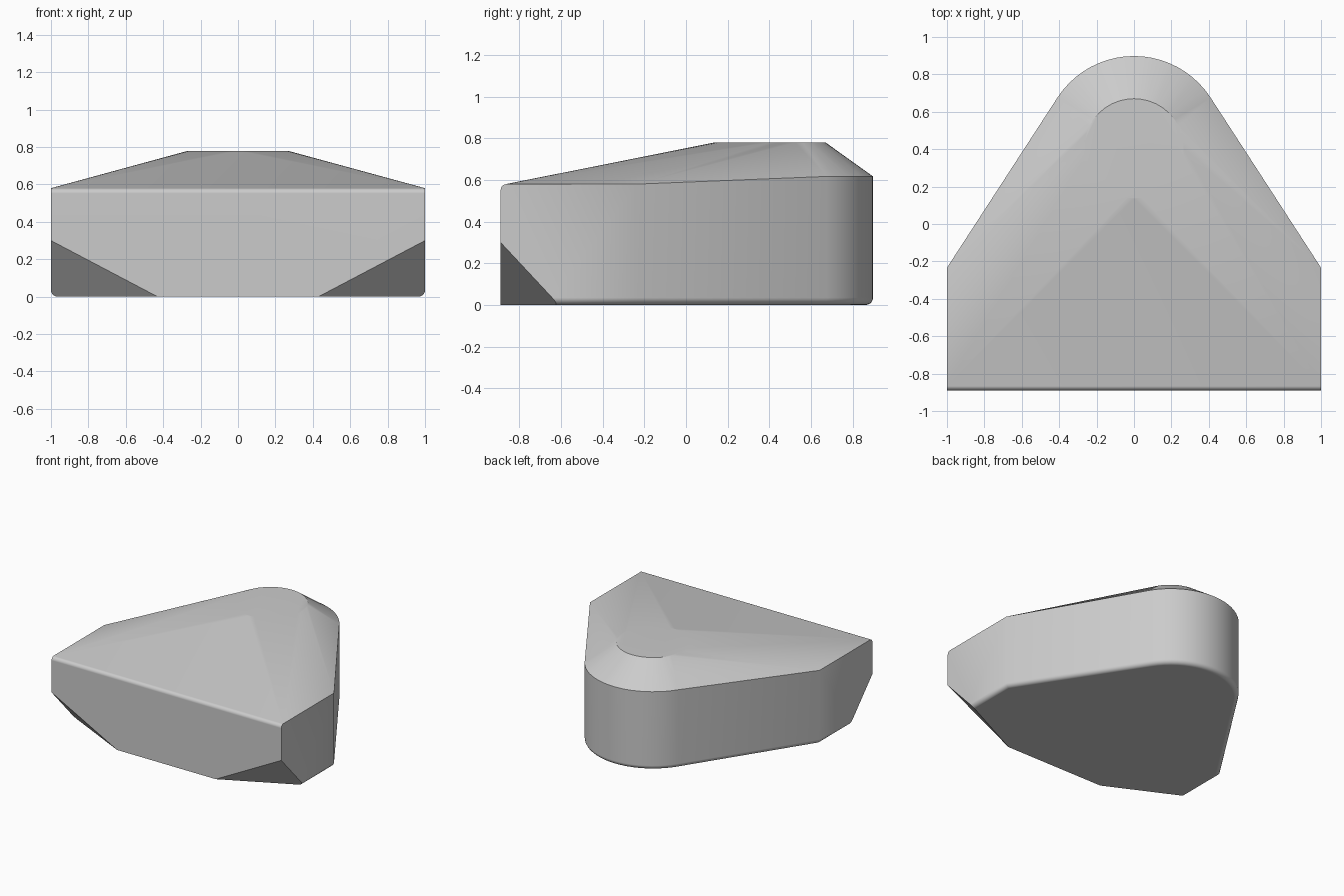
import bpy, bmesh, math
from mathutils import Vector

cube = bpy.data.objects.get("Cube")
if cube:
    bpy.data.objects.remove(cube)

FRONT, CENTRE, RADIUS = -0.89, 0.41, 0.488   # front wall, rear arc
SIDE_ANGLE = math.radians(33)                # direction the tapered walls face
ROUND = 0.035                                # bottom edge rounding


def outline(inset):
    """Plan outline, inset on every side but the front."""
    nx, ny = math.cos(SIDE_ANGLE), math.sin(SIDE_ANGLE)
    r, x = RADIUS - inset, 1 - inset
    corner_y = (ny * CENTRE + r - nx * x) / ny
    steps = 20
    arc = [SIDE_ANGLE + (math.pi - 2 * SIDE_ANGLE) * i / steps for i in range(steps + 1)]
    flanks = [(s * x, y) for s in (-1, 1) for y in (FRONT, corner_y)]
    return flanks, [(r * math.cos(a), CENTRE + r * math.sin(a)) for a in arc]


points = []
# Rounded bottom edge
for i in range(6):
    a = math.pi / 2 * i / 5
    flanks, arc = outline(ROUND * (1 - math.sin(a)))
    points += [(x, y, ROUND * (1 - math.cos(a))) for x, y in flanks + arc]

# Upper rim, rising slightly towards the rear
flanks, arc = outline(0)
points += [(x, y, 0.58) for x, y in flanks if y > FRONT]
points += [(x, y, 0.617) for x, y in arc]

# Rounded front top edge
for i in range(5):
    a = math.radians(80) * i / 4
    points += [(s, FRONT + 0.028 * (1 - math.cos(a)), 0.552 + 0.028 * math.sin(a))
               for s in (-1, 1)]

# Flat round crown
for i in range(40):
    a = math.tau * i / 40
    points.append((0.267 * math.cos(a), 0.403 + 0.267 * math.sin(a), 0.78))

bm = bmesh.new()
for p in points:
    bm.verts.new(p)
hull = bmesh.ops.convex_hull(bm, input=bm.verts[:])
bmesh.ops.delete(bm, geom=[v for v in bm.verts if not v.link_faces], context='VERTS')

# Chamfered lower front corners
for s in (-1, 1):
    a = Vector((s, FRONT, 0.30))
    b = Vector((s * 0.43, FRONT, 0))
    c = Vector((s, -0.61, 0))
    normal = (b - a).cross(c - a)
    if normal.z > 0:
        normal.negate()
    bmesh.ops.bisect_plane(bm, geom=bm.verts[:] + bm.edges[:] + bm.faces[:],
                           plane_co=a, plane_no=normal, clear_outer=True)
    bmesh.ops.holes_fill(bm, edges=[e for e in bm.edges if e.is_boundary])

bmesh.ops.dissolve_limit(bm, angle_limit=math.radians(0.3),
                         verts=bm.verts[:], edges=bm.edges[:])
bmesh.ops.recalc_face_normals(bm, faces=bm.faces[:])
mesh = bpy.data.meshes.new("wedge_body")
bm.to_mesh(mesh)
bm.free()

body = bpy.data.objects.new("wedge_body", mesh)
bpy.context.collection.objects.link(body)

# Plain grey finish
grey = bpy.data.materials.new("light_grey")
grey.use_nodes = True
colour = (0.6, 0.6, 0.6, 1)
grey.diffuse_color = colour
grey.node_tree.nodes["Principled BSDF"].inputs["Base Color"].default_value = colour
mesh.materials.append(grey)

# Smooth shading with crisp creases
bpy.ops.object.select_all(action='DESELECT')
body.select_set(True)
bpy.context.view_layer.objects.active = body
bpy.ops.object.shade_smooth_by_angle(angle=math.radians(34))
weighted = body.modifiers.new("weighted_normals", 'WEIGHTED_NORMAL')
weighted.keep_sharp = True
